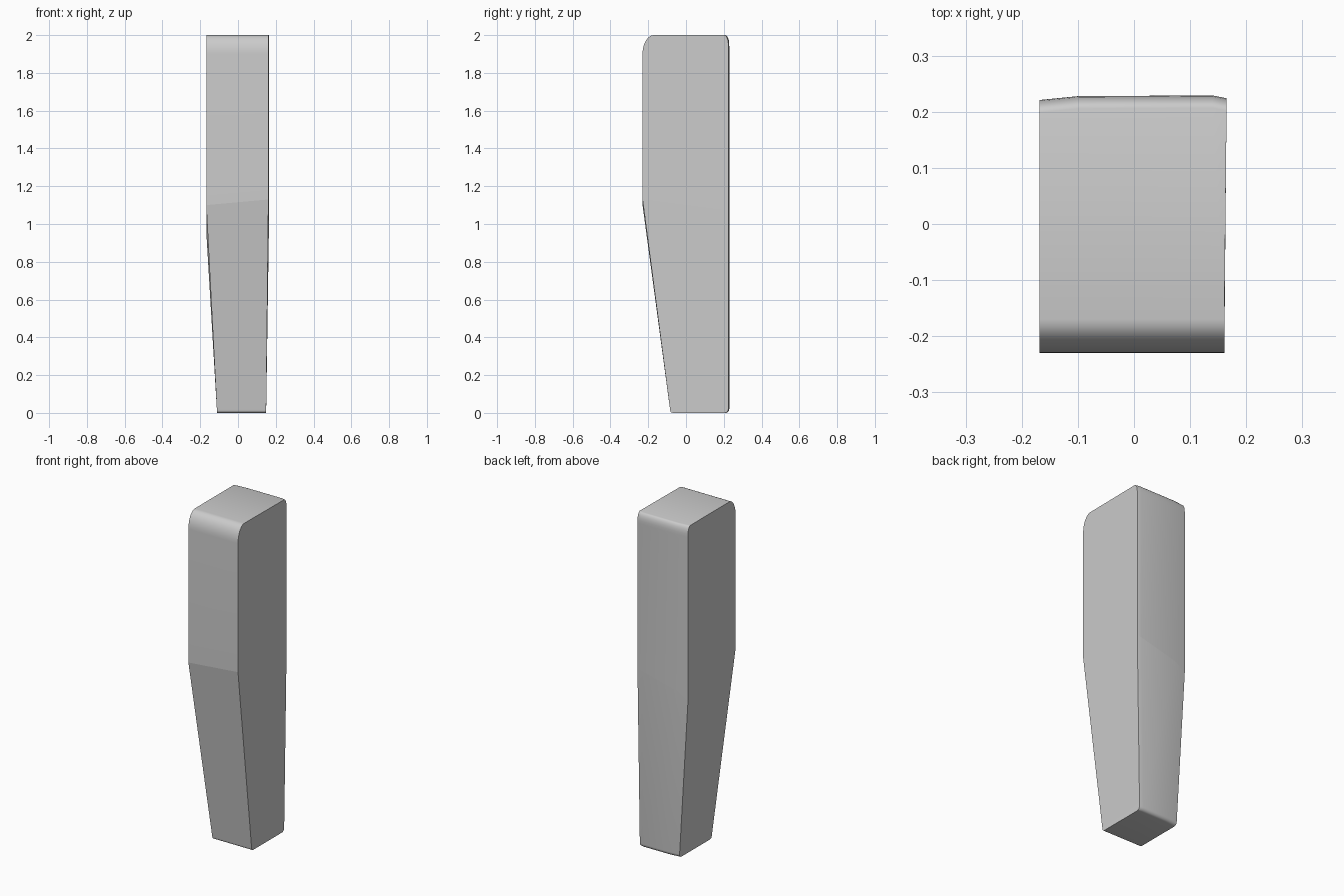
import bpy, bmesh, math

if "Cube" in bpy.data.objects:
    bpy.data.objects.remove(bpy.data.objects["Cube"])

FOLD = 1.10      # height where the lower taper begins


def lerp(a, b, t):
    return a + (b - a) * t


def inset(z, end, depth, height):
    """Elliptical corner rounding: how far the wall pulls in near an end."""
    d = height - abs(z - end)
    if d <= 0:
        return 0.0
    return depth * (1 - math.sqrt(max(0.0, 1 - (d / height) ** 2)))


def ring(z):
    """Cross-section at height z, with the fold line tilted across the body."""
    t = min(z / FOLD, 1.0)
    left = lerp(-0.111, -0.168, t)
    right_f = lerp(0.149, 0.161, t)
    right_b = lerp(0.149, 0.165, t)
    front = lerp(-0.082, -0.23, t)
    back = 0.23
    front += inset(z, 2.0, 0.06, 0.10) + inset(z, 0.0, 0.014, 0.012)
    back -= inset(z, 2.0, 0.022, 0.05) + inset(z, 0.0, 0.02, 0.022)
    # slightly crowned back face
    pts = [(left, front), (right_f, front), (right_b, back - 0.006),
           (right_b - 0.025, back - 0.001), (left + 0.07, back - 0.002),
           (left, back - 0.009)]
    tilt = [0.0, 0.03, -0.03, -0.04, -0.10, -0.14] if z == FOLD else [0.0] * 6
    return [(x, y, z + dz) for (x, y), dz in zip(pts, tilt)]


# Heights: rounded foot, fold, rounded crown
steps = [math.radians(90 * i / 8) for i in range(9)]
heights = [0.022 * (1 - math.cos(a)) for a in steps] + [FOLD]
heights += [1.9 + 0.1 * math.sin(a) for a in steps]

# Tapered block body
bm = bmesh.new()
rings = [[bm.verts.new(p) for p in ring(z)] for z in heights]
for lo, hi in zip(rings, rings[1:]):
    for i in range(6):
        j = (i + 1) % 6
        bm.faces.new((lo[i], lo[j], hi[j], hi[i]))
bm.faces.new(rings[0][::-1])
bm.faces.new(rings[-1])
bmesh.ops.recalc_face_normals(bm, faces=bm.faces[:])

mesh = bpy.data.meshes.new("tapered_block")
bm.to_mesh(mesh)
bm.free()
body = bpy.data.objects.new("tapered_block", mesh)
bpy.context.collection.objects.link(body)
bpy.context.view_layer.objects.active = body
body.select_set(True)
bpy.ops.object.shade_smooth_by_angle(angle=math.radians(30))

# Keep the fold crisp
fold_ids = set(range(9 * 6, 10 * 6))
for e in mesh.edges:
    if set(e.vertices) <= fold_ids:
        e.use_edge_sharp = True
